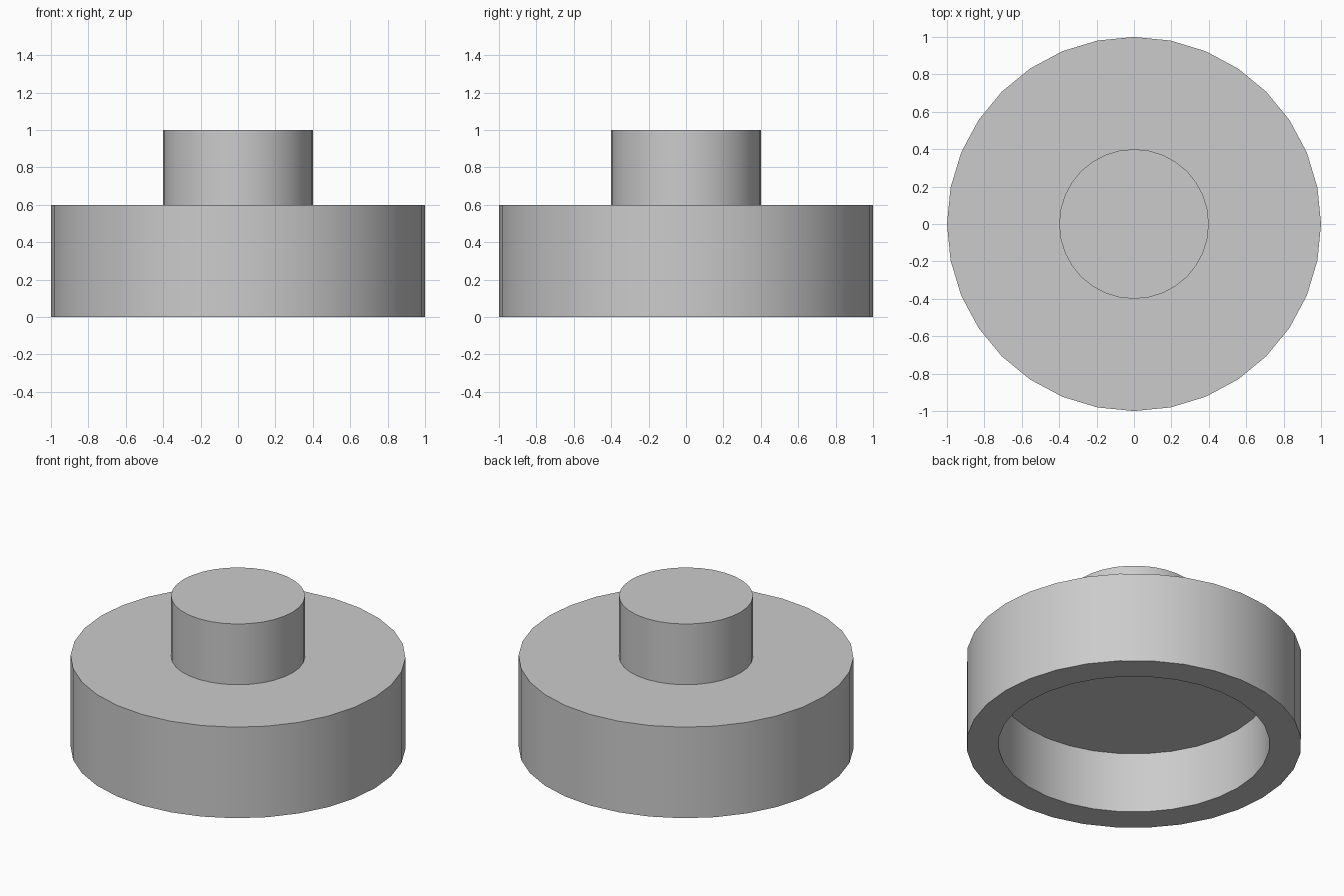
import bpy
import bmesh
import math
from mathutils import Matrix, Vector

SIDES = 32

cube = bpy.data.objects.get("Cube")
if cube:
    bpy.data.objects.remove(cube, do_unlink=True)

# Single plain grey material
grey = bpy.data.materials.new("plain_grey")
grey.use_nodes = True
colour = (0.6, 0.6, 0.6, 1.0)
grey.diffuse_color = colour
grey.node_tree.nodes["Principled BSDF"].inputs["Base Color"].default_value = colour


def lathe(name, profile):
    """Turn a (radius, height) profile into a closed solid with flat end caps."""
    bm = bmesh.new()
    rings = []
    for radius, height in profile:
        ring = []
        for i in range(SIDES):
            turn = Matrix.Rotation(math.tau * i / SIDES, 3, "Z")
            ring.append(bm.verts.new(turn @ Vector((radius, 0, height))))
        rings.append(ring)
    for low, high in zip(rings, rings[1:]):
        for i in range(SIDES):
            j = (i + 1) % SIDES
            bm.faces.new((low[i], low[j], high[j], high[i]))
    bm.faces.new(rings[0])
    bm.faces.new(rings[-1])
    bmesh.ops.recalc_face_normals(bm, faces=bm.faces)
    mesh = bpy.data.meshes.new(name)
    bm.to_mesh(mesh)
    bm.free()
    mesh.materials.append(grey)
    obj = bpy.data.objects.new(name, mesh)
    bpy.context.collection.objects.link(obj)
    bpy.ops.object.select_all(action="DESELECT")
    obj.select_set(True)
    bpy.context.view_layer.objects.active = obj
    bpy.ops.object.shade_smooth_by_angle(angle=math.radians(30))
    return obj


# Hollow round cap with a stem on top: recess, rim, outer wall, shoulder, stem
lathe("recessed_cap_with_stem", [
    (0.81, 0.4), (0.81, 0.0),
    (1.0, 0.0), (1.0, 0.6),
    (0.4, 0.6), (0.4, 1.0),
])
